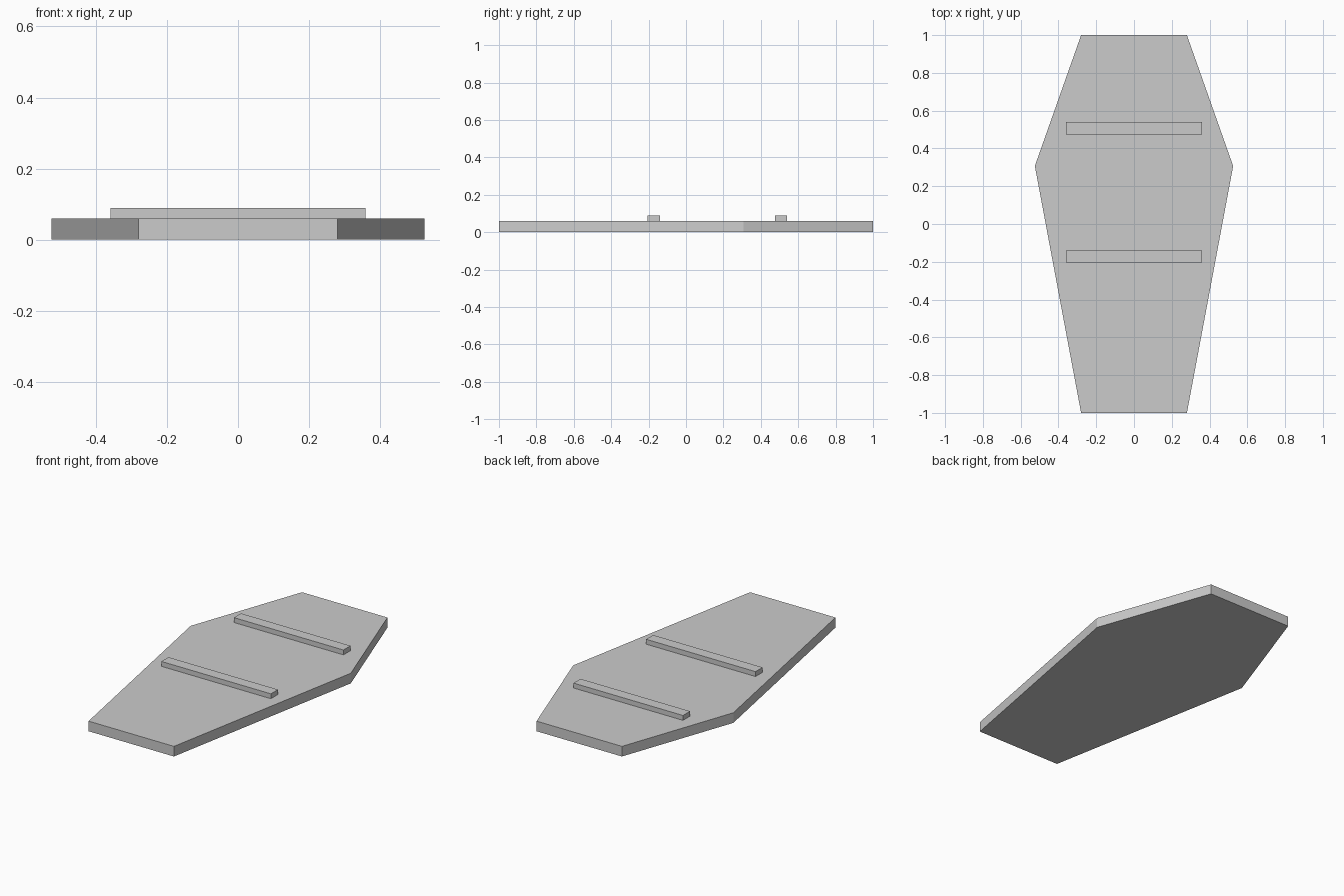
import bpy
import bmesh

cube = bpy.data.objects.get("Cube")
if cube:
    bpy.data.objects.remove(cube, do_unlink=True)

# Single plain grey for the whole lid
grey = bpy.data.materials.new("plain grey")
grey.use_nodes = True
colour = (0.6, 0.6, 0.6, 1)
grey.diffuse_color = colour
grey.node_tree.nodes["Principled BSDF"].inputs["Base Color"].default_value = colour


def prism(name, outline, bottom, top):
    """Extrude a flat outline upwards into a closed solid."""
    bm = bmesh.new()
    base = bm.faces.new([bm.verts.new((x, y, bottom)) for x, y in outline])
    raised = bmesh.ops.extrude_face_region(bm, geom=[base], use_keep_orig=True)
    verts = [v for v in raised["geom"] if isinstance(v, bmesh.types.BMVert)]
    bmesh.ops.translate(bm, vec=(0, 0, top - bottom), verts=verts)
    bmesh.ops.recalc_face_normals(bm, faces=bm.faces)
    mesh = bpy.data.meshes.new(name)
    bm.to_mesh(mesh)
    bm.free()
    mesh.materials.append(grey)
    obj = bpy.data.objects.new(name, mesh)
    bpy.context.collection.objects.link(obj)
    return obj


# Six-sided board, mirrored from its left edge
THICKNESS = 0.06
left_edge = [(0.28, -1), (0.525, 0.307), (0.28, 1)]
right_edge = [(-x, y) for x, y in reversed(left_edge)]
prism("board", left_edge + right_edge, 0, THICKNESS)

# Two cross battens resting on the board
half_w, half_d = 0.359, 0.033
for name, y in (("front_batten", -0.172), ("back_batten", 0.508)):
    rect = [(-half_w, y - half_d), (half_w, y - half_d),
            (half_w, y + half_d), (-half_w, y + half_d)]
    prism(name, rect, THICKNESS, 0.089)
